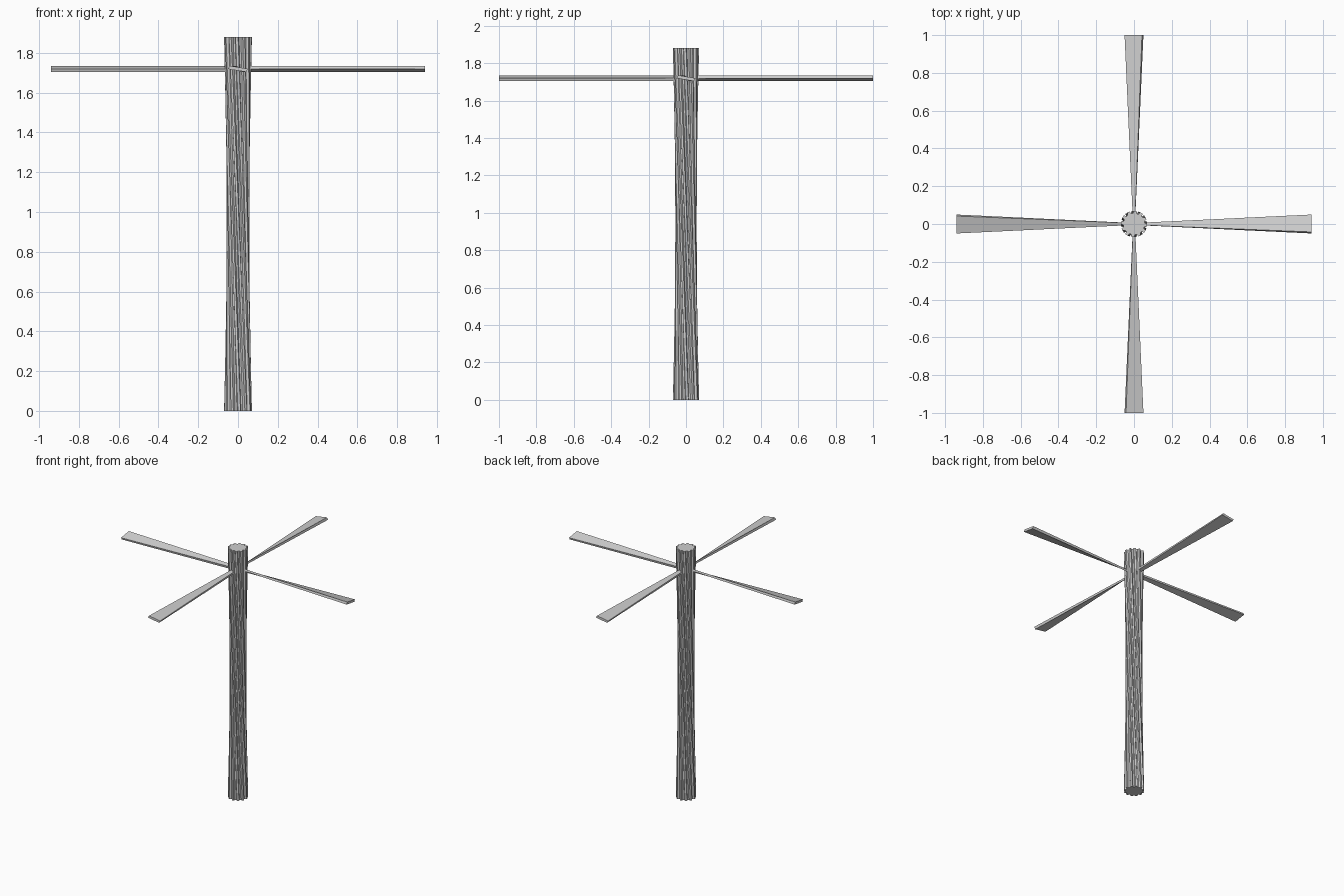
import bpy
import math

cube = bpy.data.objects.get("Cube")
if cube:
    bpy.data.objects.remove(cube, do_unlink=True)

# Single light grey finish
GREY = (0.62, 0.62, 0.62, 1.0)
grey = bpy.data.materials.new("light_grey")
grey.use_nodes = True
grey.diffuse_color = GREY
grey.node_tree.nodes["Principled BSDF"].inputs["Base Color"].default_value = GREY


def loft(name, rings):
    """Skin equal-length closed rings and cap both ends."""
    n = len(rings[0])
    verts = [p for ring in rings for p in ring]
    faces = [list(range(n))[::-1], [(len(rings) - 1) * n + i for i in range(n)]]
    for r in range(len(rings) - 1):
        for i in range(n):
            j = (i + 1) % n
            faces.append((r * n + i, r * n + j, (r + 1) * n + j, (r + 1) * n + i))
    mesh = bpy.data.meshes.new(name)
    mesh.from_pydata(verts, [], faces)
    mesh.materials.append(grey)
    obj = bpy.data.objects.new(name, mesh)
    bpy.context.collection.objects.link(obj)
    return obj


# Fluted pole: gear-shaped ends joined by straight, slanted edges (narrow waist)
HEIGHT, TEETH, TWIST, STEPS = 1.88, 12, math.radians(70), 8
R_OUT, R_IN = 0.070, 0.057


def gear(turn):
    pts = []
    for t in range(TEETH):
        for frac, rad in ((-0.34, R_IN), (-0.18, R_OUT), (0.18, R_OUT), (0.34, R_IN)):
            a = turn + (t + frac) * math.tau / TEETH
            pts.append((rad * math.cos(a), rad * math.sin(a)))
    return pts


bottom, top = gear(TWIST / 2), gear(-TWIST / 2)
rings = []
for s in range(STEPS + 1):
    f = s / STEPS
    rings.append([(b[0] * (1 - f) + t[0] * f, b[1] * (1 - f) + t[1] * f, HEIGHT * f)
                  for b, t in zip(bottom, top)])
loft("fluted_pole", rings)

# Tilted blades: constant height, tapering in width towards the pole
SECTION = ((-0.050, 1.719), (0.042, 1.704), (0.050, 1.720), (-0.042, 1.735))
ROOT_X, ROOT_SCALE = 0.03, 0.13
for name, length, angle in (("left_blade", 0.94, 0), ("back_blade", 1.0, 90),
                            ("right_blade", 0.94, 180), ("front_blade", 1.0, 270)):
    root = [(ROOT_X, y * ROOT_SCALE, z) for y, z in SECTION]
    tip = [(length, y, z) for y, z in SECTION]
    blade = loft(name, [root, tip])
    blade.rotation_euler.z = math.radians(angle)
